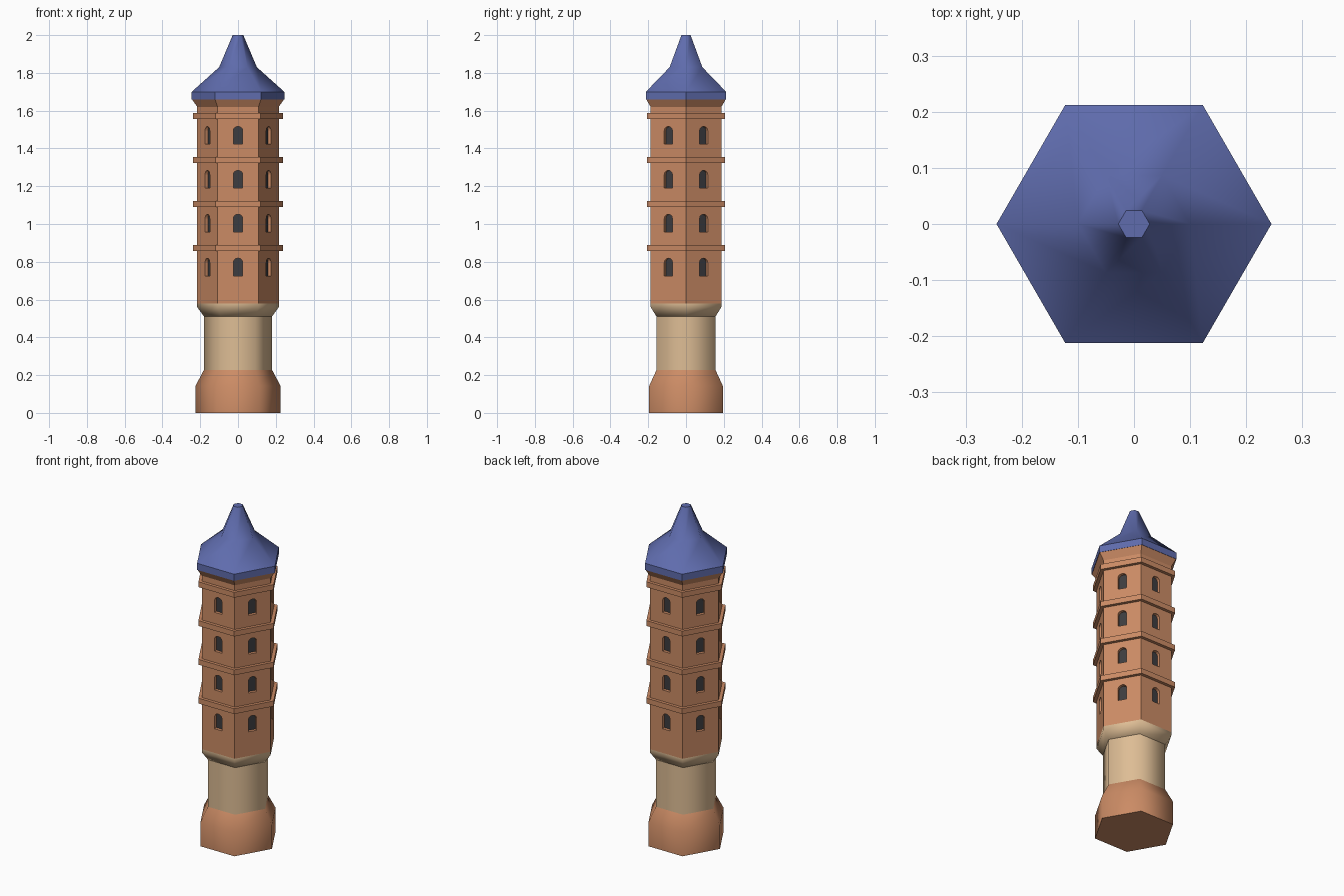
import bpy, bmesh, math
from mathutils import Matrix, Vector

if "Cube" in bpy.data.objects:
    bpy.data.objects.remove(bpy.data.objects["Cube"])


def material(name, rgb):
    m = bpy.data.materials.new(name)
    m.diffuse_color = (*rgb, 1)
    m.use_nodes = True
    m.node_tree.nodes["Principled BSDF"].inputs["Base Color"].default_value = m.diffuse_color
    return m


BRICK = material("terracotta brick", (0.60, 0.26, 0.13))
STONE = material("sandstone", (0.73, 0.51, 0.30))
SLATE = material("blue slate", (0.115, 0.15, 0.42))
GLASS = material("dark window", (0.045, 0.045, 0.05))
APOTHEM = math.cos(math.pi / 6)


def add_object(name, bm, mats):
    bmesh.ops.recalc_face_normals(bm, faces=bm.faces)
    me = bpy.data.meshes.new(name)
    bm.to_mesh(me)
    bm.free()
    for m in mats:
        me.materials.append(m)
    ob = bpy.data.objects.new(name, me)
    bpy.context.collection.objects.link(ob)
    return ob


def hex_tower(name, profile, mats, smooth=False):
    """Six-sided solid through (radius, z) rings, corners on the x axis."""
    bm = bmesh.new()
    rings = [[bm.verts.new((r * math.cos(k * math.pi / 3), r * math.sin(k * math.pi / 3), z))
              for k in range(6)] for r, z in profile]
    for a, b in zip(rings, rings[1:]):
        for k in range(6):
            j = (k + 1) % 6
            bm.faces.new((a[k], a[j], b[j], b[k]))
    bm.faces.new(rings[0][::-1])
    bm.faces.new(rings[-1])
    ob = add_object(name, bm, mats)
    if smooth:
        bpy.ops.object.select_all(action='DESELECT')
        ob.select_set(True)
        bpy.context.view_layer.objects.active = ob
        bpy.ops.object.shade_smooth_by_angle(angle=math.radians(65))
    return ob


# Plinth, round-shaded shaft and flared collar
hex_tower("plinth", [(0.225, 0), (0.225, 0.143), (0.18, 0.228)], [BRICK], True)
hex_tower("shaft", [(0.18, 0.228), (0.18, 0.51)], [STONE], True)
hex_tower("collar", [(0.18, 0.51), (0.216, 0.56), (0.216, 0.58)], [STONE], True)

# Brick body with flared eaves
R, DEPTH = 0.216, 0.018
body = hex_tower("tower_body", [(R, 0.58), (R, 1.62), (0.243, 1.66)], [BRICK, GLASS])

# Arched window recesses: four storeys on six sides
W, H, RISE = 0.025, 0.094, 0.022
outline = [(-W, 0), (W, 0)]
outline += [(W * math.cos(i * math.pi / 6), H - RISE + RISE * math.sin(i * math.pi / 6))
            for i in range(7)]
bm = bmesh.new()
for storey in range(4):
    for side in range(6):
        rot = Matrix.Rotation(math.radians(30 + 60 * side), 4, 'Z')
        z0 = 0.725 + 0.2325 * storey
        back, front = [[bm.verts.new(rot @ Vector((x, t, z0 + h))) for t, h in outline]
                       for x in (R * APOTHEM - DEPTH, R * APOTHEM + 0.02)]
        n = len(outline)
        bm.faces.new(back[::-1])
        bm.faces.new(front)
        for k in range(n):
            j = (k + 1) % n
            bm.faces.new((back[k], back[j], front[j], front[k]))
cutter = add_object("window_cutter", bm, [BRICK])
cutter.hide_render = True

mod = body.modifiers.new("windows", 'BOOLEAN')
mod.operation, mod.object, mod.solver = 'DIFFERENCE', cutter, 'EXACT'
bpy.context.view_layer.update()
body.data = bpy.data.meshes.new_from_object(
    body.evaluated_get(bpy.context.evaluated_depsgraph_get()))
body.modifiers.clear()
bpy.data.objects.remove(cutter)

# Recessed upright faces looking straight out become panes
for p in body.data.polygons:
    dist = p.center.dot(p.normal)
    pane = abs(p.normal.z) < 0.1 and abs(dist - (R * APOTHEM - DEPTH)) < 0.002
    p.material_index = 1 if pane else 0

# String courses
for i in range(4):
    z = 0.874 + 0.2325 * i
    hex_tower(f"string_course_{i + 1}", [(0.237, z - 0.016), (0.237, z + 0.016)], [BRICK])

# Roof rim and bell-shaped spire
hex_tower("roof_rim", [(0.245, 1.66), (0.245, 1.70)], [SLATE])
hex_tower("spire", [(0.245, 1.70), (0.10, 1.83), (0.028, 2.0)], [SLATE], True)
